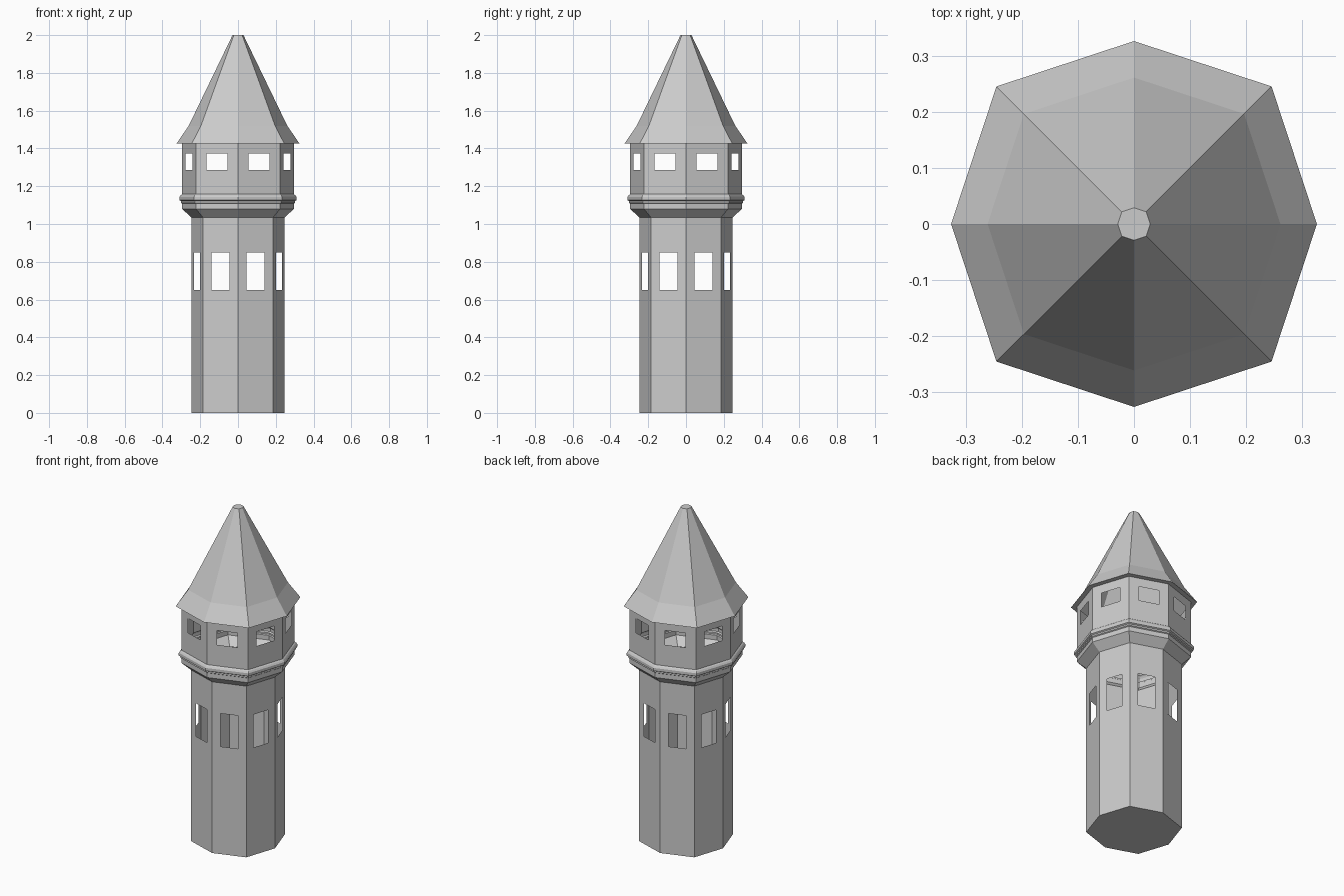
import bpy
import bmesh
from mathutils import Vector

if "Cube" in bpy.data.objects:
    bpy.data.objects.remove(bpy.data.objects["Cube"], do_unlink=True)

# Single stone colour
stone = bpy.data.materials.new("grey stone")
stone.use_nodes = True
grey = (0.6, 0.6, 0.6, 1)
stone.diffuse_color = grey
stone.node_tree.nodes["Principled BSDF"].inputs["Base Color"].default_value = grey

SIDES = 8
DIAGONAL = 0.752  # corner offset of the slightly uneven octagon
PLAIN = (0,)
WINDOWED = (0, 0.25, 0.755)


def corner(i):
    axes = [(1, 0), (DIAGONAL, DIAGONAL), (0, 1), (-DIAGONAL, DIAGONAL)]
    p = Vector(axes[i % 4])
    return p if i % SIDES < 4 else -p


def ring(bm, radius, z, steps):
    """One octagonal ring, each side split at the given fractions."""
    verts = []
    for i in range(SIDES):
        a, b = corner(i), corner(i + 1)
        # mirror the split on alternate sides so openings face each other
        cuts = steps if i % 2 else [0] + [1 - t for t in reversed(steps[1:])]
        for t in cuts:
            p = a.lerp(b, t) * radius
            verts.append(bm.verts.new((p.x, p.y, z)))
    return verts


def shell(name, profile, steps=PLAIN, window_row=None, cap_bottom=False, cap_top=False):
    """Skin octagonal rings; the middle of each side is open in window_row."""
    bm = bmesh.new()
    rings = [ring(bm, r, z, steps) for r, z in profile]
    for row, (low, high) in enumerate(zip(rings, rings[1:])):
        n = len(low)
        for j in range(n):
            if row == window_row and j % len(steps) == 1:
                continue
            k = (j + 1) % n
            bm.faces.new((low[j], low[k], high[k], high[j]))
    if cap_bottom:
        bm.faces.new(list(reversed(rings[0])))
    if cap_top:
        bm.faces.new(rings[-1])
    mesh = bpy.data.meshes.new(name)
    bm.to_mesh(mesh)
    bm.free()
    mesh.materials.append(stone)
    obj = bpy.data.objects.new(name, mesh)
    bpy.context.collection.objects.link(obj)
    return obj


# Tall shaft with one tier of openings
shell("tower_shaft", [(0.247, 0), (0.247, 0.65), (0.247, 0.85), (0.247, 1.035)],
      WINDOWED, window_row=1, cap_bottom=True)

# Flared corbel and moulded band
shell("corbel_band", [(0.247, 1.035), (0.296, 1.08), (0.296, 1.108), (0.302, 1.112),
                      (0.302, 1.121), (0.31, 1.126), (0.31, 1.143), (0.304, 1.152),
                      (0.296, 1.158)])

# Lookout room with small openings
shell("lookout_wall", [(0.296, 1.158), (0.296, 1.285), (0.296, 1.372), (0.296, 1.425)],
      WINDOWED, window_row=1)

# Spire roof with eave return, flared skirt and blunt tip
shell("spire_roof", [(0.296, 1.425), (0.326, 1.425), (0.261, 1.52), (0.029, 2.0)],
      cap_top=True)
